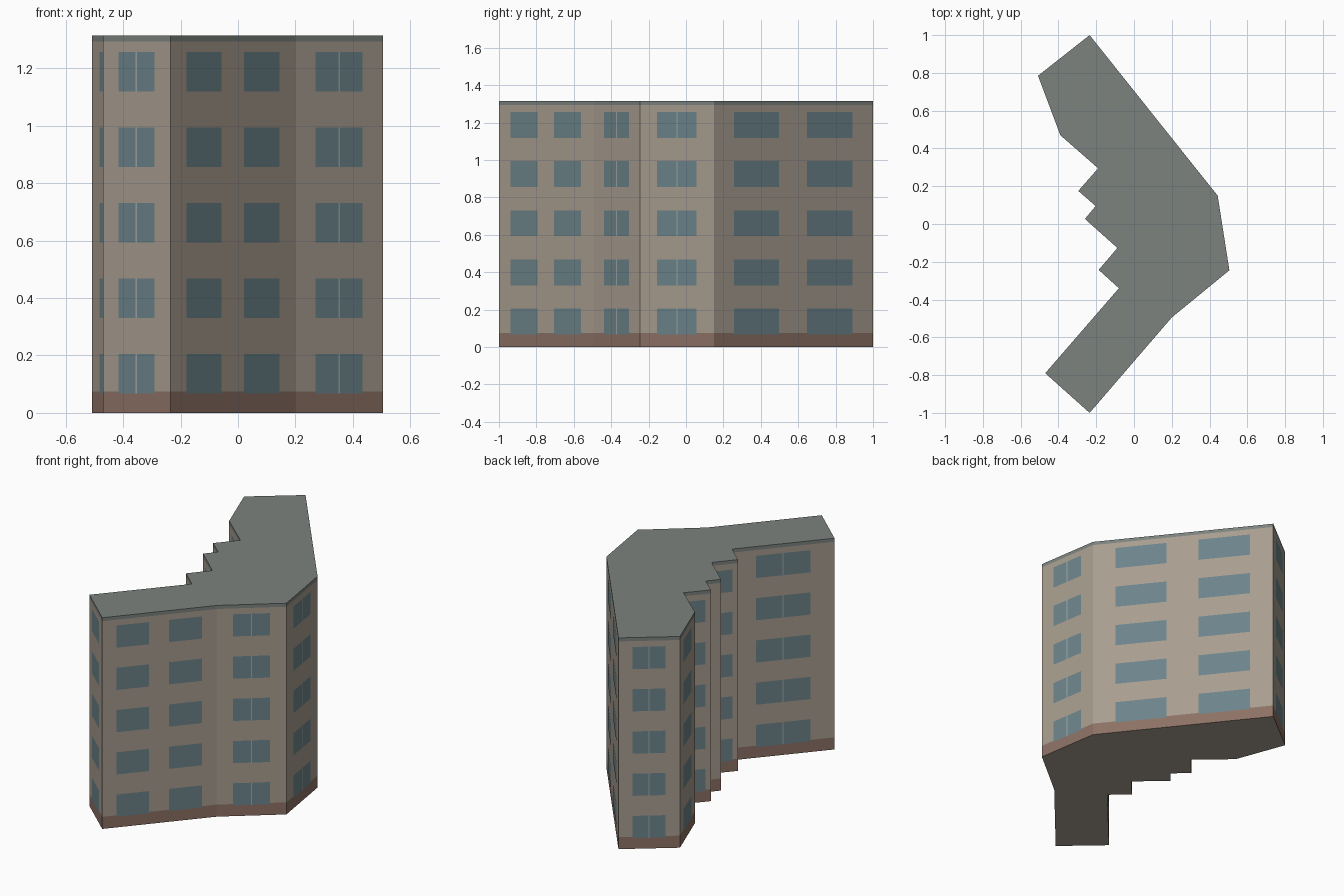
import bpy, bmesh
from mathutils import Vector

if "Cube" in bpy.data.objects:
    bpy.data.objects.remove(bpy.data.objects["Cube"])

# Footprint, counter-clockwise from the front tip
FOOT = [(-0.235, -1.0), (0.20, -0.495), (0.505, -0.245), (0.443, 0.15), (-0.235, 1.0),
        (-0.508, 0.785), (-0.39, 0.47), (-0.19, 0.295), (-0.295, 0.175), (-0.203, 0.095),
        (-0.26, 0.027), (-0.088, -0.127), (-0.187, -0.243), (-0.08, -0.34), (-0.47, -0.79)]
HEIGHT, FLOORS = 1.315, 5
PITCH = HEIGHT / FLOORS
PLINTH, EAVE = 0.075, 1.293
SILL, WIN_H = 0.067, 0.138


def material(name, rgb):
    m = bpy.data.materials.new(name)
    m.diffuse_color = (*rgb, 1)
    m.use_nodes = True
    m.node_tree.nodes["Principled BSDF"].inputs["Base Color"].default_value = m.diffuse_color
    return m


WALL = material("beige_render", (0.39, 0.335, 0.275))
BASE = material("brown_plinth", (0.265, 0.165, 0.13))
ROOF = material("grey_roof", (0.20, 0.225, 0.21))
GLASS = material("blue_glass", (0.15, 0.23, 0.255))
BAR = material("pale_bar", (0.36, 0.40, 0.40))


def finish(bm, name, mat):
    me = bpy.data.meshes.new(name)
    bm.to_mesh(me)
    bm.free()
    me.materials.append(mat)
    ob = bpy.data.objects.new(name, me)
    bpy.context.collection.objects.link(ob)
    return ob


def band(name, z0, z1, mat, top=False):
    """Ring of walls following the footprint, optionally capped."""
    bm = bmesh.new()
    lo = [bm.verts.new((x, y, z0)) for x, y in FOOT]
    hi = [bm.verts.new((x, y, z1)) for x, y in FOOT]
    for i in range(len(FOOT)):
        j = (i + 1) % len(FOOT)
        bm.faces.new((lo[i], lo[j], hi[j], hi[i]))
    if top:
        bm.faces.new(hi)
    return finish(bm, name, mat)


# Stacked shell: plinth, walls, roof slab with its edge, underside
band("plinth", 0, PLINTH, BASE)
band("walls", PLINTH, EAVE, WALL)
band("roof", EAVE, HEIGHT, ROOF, top=True)
under = bmesh.new()
under.faces.new([under.verts.new((x, y, 0)) for x, y in reversed(FOOT)])
finish(under, "underside", WALL)


def panel(bm, a, b, t0, t1, z0, z1, out):
    """Thin flat rectangle on the wall from a to b, between fractions t0 and t1."""
    d = b - a
    n = Vector((d.y, -d.x)).normalized() * out
    p, q = a + d * t0 + n, a + d * t1 + n
    bm.faces.new([bm.verts.new(c) for c in
                  ((*p, z0), (*q, z0), (*q, z1), (*p, z1))])


# Windows on every wall: two on long street walls, one elsewhere
glass, bars = bmesh.new(), bmesh.new()
for i in range(len(FOOT)):
    a, b = Vector(FOOT[i]), Vector(FOOT[(i + 1) % len(FOOT)])
    length = (b - a).length
    if length < 0.145:
        continue
    if length > 0.65:
        spans = [(0.125, 0.408), (0.585, 0.87)]
    elif length < 0.2:
        spans = [(0.2, 0.8)]
    else:
        spans = [(0.23, 0.765)]
    for f in range(FLOORS):
        z = f * PITCH + SILL
        for t0, t1 in spans:
            panel(glass, a, b, t0, t1, z, z + WIN_H, 0.001)
        # central bar of the double windows
        if 0.2 < length < 0.65:
            w = 0.003 / length
            panel(bars, a, b, 0.4975 - w, 0.4975 + w, z, z + WIN_H, 0.0015)
finish(glass, "windows", GLASS)
finish(bars, "window_bars", BAR)
